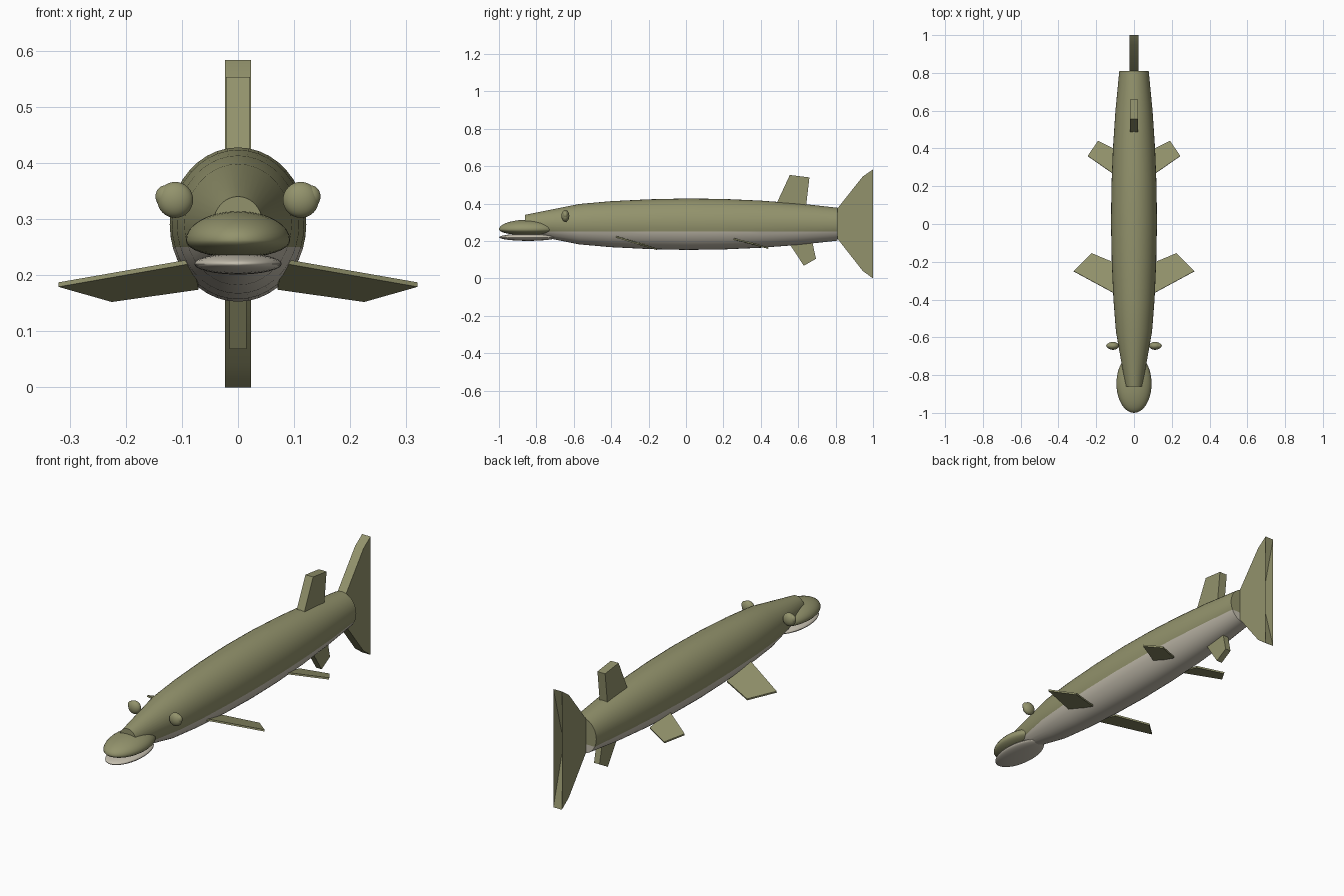
import bpy, bmesh, math
from mathutils import Vector

cube = bpy.data.objects.get("Cube")
if cube:
    bpy.data.objects.remove(cube, do_unlink=True)


def make_material(name, color):
    m = bpy.data.materials.new(name)
    m.use_nodes = True
    m.diffuse_color = color
    m.node_tree.nodes["Principled BSDF"].inputs["Base Color"].default_value = color
    return m


OLIVE = make_material("olive skin", (0.29, 0.29, 0.15, 1))
PALE = make_material("pale belly", (0.56, 0.52, 0.43, 1))


def finish(name, bm, mats, angle=40):
    bmesh.ops.recalc_face_normals(bm, faces=bm.faces)
    mesh = bpy.data.meshes.new(name)
    bm.to_mesh(mesh)
    bm.free()
    for m in mats:
        mesh.materials.append(m)
    ob = bpy.data.objects.new(name, mesh)
    bpy.context.collection.objects.link(ob)
    bpy.ops.object.select_all(action='DESELECT')
    ob.select_set(True)
    bpy.context.view_layer.objects.active = ob
    bpy.ops.object.shade_smooth_by_angle(angle=math.radians(angle))
    return ob


def ellipsoid(name, center, radii, mat, lower=1.0):
    """Ellipsoid with poles along y; lower flattens its underside."""
    bm = bmesh.new()
    bmesh.ops.create_uvsphere(bm, u_segments=32, v_segments=20, radius=1)
    for v in bm.verts:
        x, y, z = v.co.x, v.co.z, v.co.y
        if z < 0:
            z *= lower
        v.co = Vector(center) + Vector((x * radii[0], y * radii[1], z * radii[2]))
    return finish(name, bm, [mat])


def slab(name, points, offset):
    """Fin: an outline of 3D points thickened both ways along offset."""
    bm = bmesh.new()
    off = Vector(offset)
    a = [bm.verts.new(Vector(p) + off) for p in points]
    b = [bm.verts.new(Vector(p) - off) for p in points]
    bm.faces.new(a)
    bm.faces.new(b[::-1])
    for i in range(len(a)):
        j = (i + 1) % len(a)
        bm.faces.new((a[i], b[i], b[j], a[j]))
    bmesh.ops.triangulate(bm, faces=[f for f in bm.faces if len(f.verts) > 4])
    return finish(name, bm, [OLIVE], 25)


# Body: lofted rings along y (position, half height)
AXIS = 0.29
profile = [(-0.86, 0.05), (-0.57, 0.108), (-0.4, 0.123), (-0.2, 0.133), (0, 0.1375),
           (0.2, 0.135), (0.4, 0.126), (0.6, 0.111), (0.81, 0.088)]
SIDES = 40
bm = bmesh.new()
rings = []
for y, r in profile:
    ring = []
    for i in range(SIDES):
        t = math.tau * i / SIDES
        ring.append(bm.verts.new((0.885 * r * math.cos(t), y, AXIS + r * math.sin(t))))
    rings.append(ring)
for r0, r1 in zip(rings, rings[1:]):
    for i in range(SIDES):
        j = (i + 1) % SIDES
        bm.faces.new((r0[i], r0[j], r1[j], r1[i]))
bm.faces.new(rings[0])
bm.faces.new(rings[-1])

# Belly: cut along a level line and colour everything below it
BELLY = 0.25
bmesh.ops.bisect_plane(bm, geom=bm.verts[:] + bm.edges[:] + bm.faces[:],
                       plane_co=(0, 0, BELLY), plane_no=(0, 0, 1))
for f in bm.faces:
    f.material_index = int(f.calc_center_median().z < BELLY)
finish("body", bm, [OLIVE, PALE])

# Jaws
ellipsoid("upper_jaw", (0, -0.845, 0.262), (0.093, 0.155, 0.052), OLIVE, lower=0.6)
ellipsoid("lower_jaw", (0, -0.845, 0.22), (0.078, 0.154, 0.019), PALE)

# Upright fins on the centre line, as (y, z) outlines
upright = {
    "dorsal_fin": (0.021, [(0.475, 0.38), (0.555, 0.553), (0.66, 0.54), (0.64, 0.37)]),
    "anal_fin": (0.015, [(0.53, 0.22), (0.63, 0.068), (0.695, 0.105), (0.67, 0.22)]),
    "tail_fin": (0.023, [(0.8, 0.362), (0.945, 0.545), (1, 0.583), (0.92, 0.29),
                         (1, 0), (0.945, 0.04), (0.8, 0.225)]),
}
for name, (half, outline) in upright.items():
    slab(name, [(0, y, z) for y, z in outline], (half, 0, 0))

# Paired fins and eyes
pectoral = [(0.08, -0.38, 0.225), (0.32, -0.25, 0.183), (0.225, -0.155, 0.156), (0.07, -0.22, 0.178)]
pelvic = [(0.08, 0.245, 0.214), (0.245, 0.36, 0.186), (0.19, 0.44, 0.162), (0.07, 0.38, 0.178)]
for side, s in (("left", 1), ("right", -1)):
    for name, outline in (("pectoral_fin", pectoral), ("pelvic_fin", pelvic)):
        slab(f"{side}_{name}", [(s * x, y, z) for x, y, z in outline], (0, 0.001, 0.004))
    ellipsoid(f"{side}_eye", (s * 0.112, -0.645, 0.334), (0.032, 0.021, 0.032), OLIVE)
    ellipsoid(f"{side}_pupil", (s * 0.129, -0.645, 0.34), (0.018, 0.014, 0.02), OLIVE)
